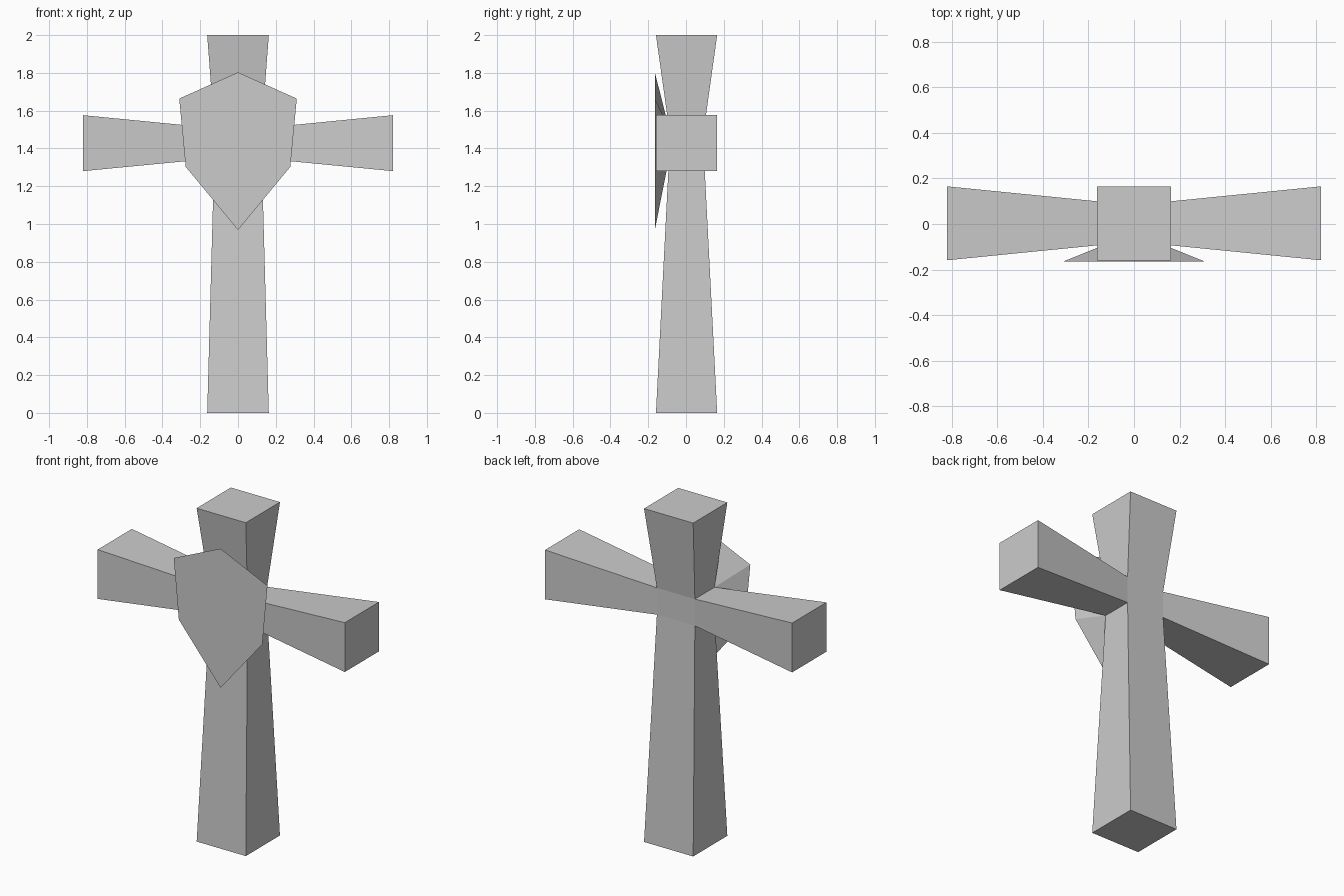
import bpy, bmesh
from mathutils import Vector

if "Cube" in bpy.data.objects:
    bpy.data.objects.remove(bpy.data.objects["Cube"])

CY = 0.003                      # slight depth offset of the cross behind the shield
ZLO, ZHI = 1.347, 1.508         # crossing block
ZC = (ZLO + ZHI) / 2

bm = bmesh.new()

# Crossing block in the middle
bmesh.ops.create_cube(bm, size=1)
for v in bm.verts:
    v.co = Vector((v.co.x * 0.252, CY + v.co.y * 0.186, ZC + v.co.z * (ZHI - ZLO)))


def face_toward(direction):
    bm.normal_update()
    return max(bm.faces, key=lambda f: f.normal.dot(Vector(direction)))


def extrude(face):
    return bmesh.ops.extrude_discrete_faces(bm, faces=[face])["faces"][0]


def sign(n):
    return (n > 0) - (n < 0)


# Pick the block faces before any of them is flared
sides = [(face_toward(d), d) for d in ((1, 0, 0), (-1, 0, 0), (0, 0, 1), (0, 0, -1))]
front = face_toward((0, -1, 0))

# Flared arms and post
for face, d in sides:
    for v in extrude(face).verts:
        y = CY + 0.162 * sign(v.co.y - CY)
        if d[0]:
            v.co = (0.82 * d[0], y, 1.428 + 0.148 * sign(v.co.z - ZC))
        else:
            v.co = (0.163 * sign(v.co.x), y, 2.0 if d[2] > 0 else 0.0)

# Shield: add top and bottom centre points, then flare the front face outward
level_edges = [e for e in front.edges if abs(e.verts[0].co.z - e.verts[1].co.z) < 1e-4]
for e in level_edges:
    bmesh.utils.edge_split(e, e.verts[0], 0.5)
for v in extrude(front).verts:
    side, upper = (sign(v.co.x) if abs(v.co.x) > 0.01 else 0), v.co.z > ZC
    if side == 0:
        v.co = (0, -0.165, 1.803 if upper else 0.968)
    else:
        v.co = (side * (0.311 if upper else 0.277), -0.165, 1.664 if upper else 1.303)

bmesh.ops.recalc_face_normals(bm, faces=bm.faces)
mesh = bpy.data.meshes.new("cross_with_shield")
bm.to_mesh(mesh)
bm.free()
bpy.context.collection.objects.link(bpy.data.objects.new("cross_with_shield", mesh))
